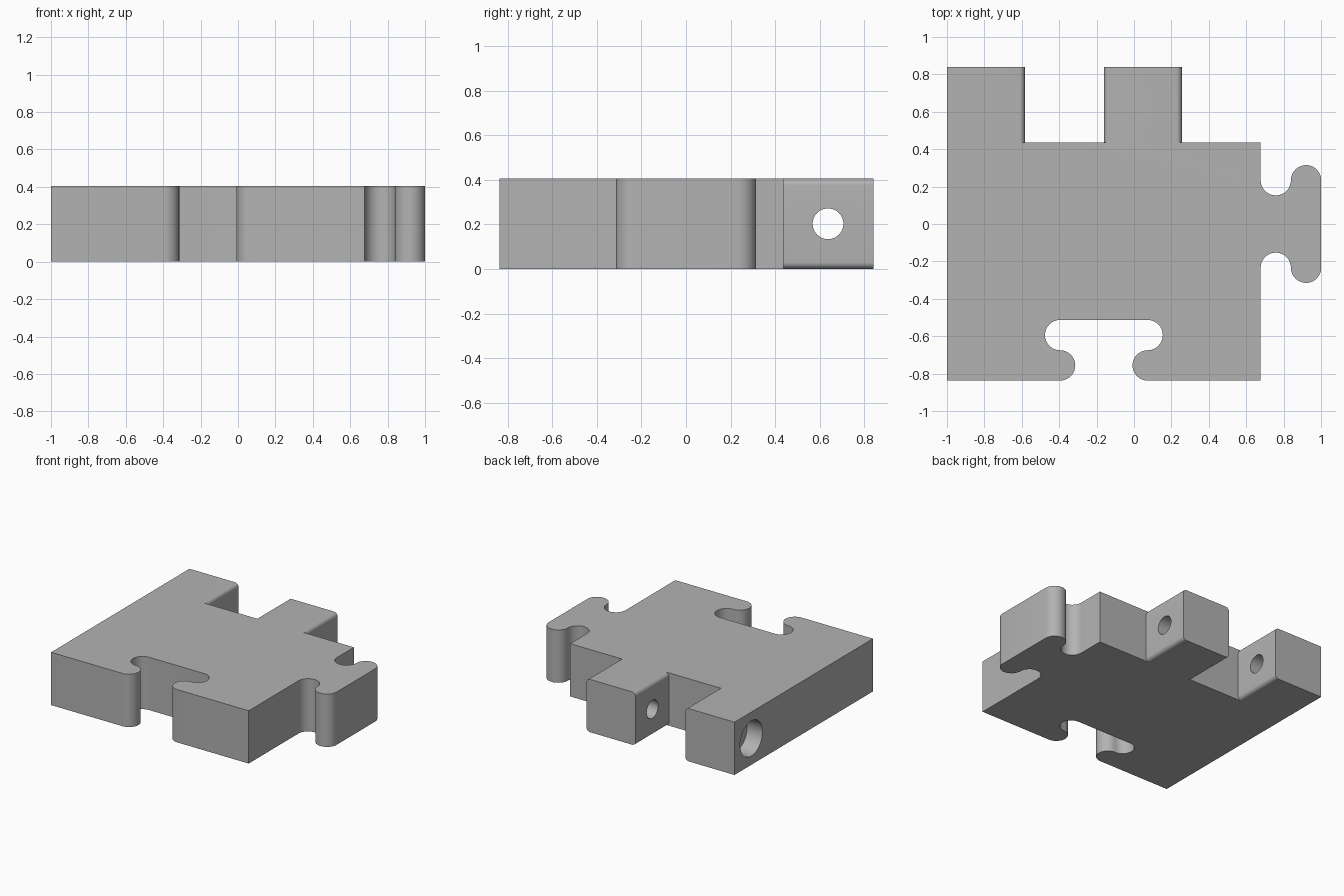
import bpy, bmesh
from math import sin, cos, pi, radians

cube = bpy.data.objects.get("Cube")
if cube:
    bpy.data.objects.remove(cube, do_unlink=True)

H = 0.405                      # plate thickness
LEFT, RIGHT = -1.0, 0.677      # body limits in x
FRONT, INNER, BACK = -0.837, 0.437, 0.84
R, C = 0.081, 0.234            # joint arc radius and arc centre offset
FILLET = 0.03
HOLE_Y, HOLE_Z = 0.637, H / 2

grey = bpy.data.materials.new("plain grey")
grey.use_nodes = True
colour = (0.45, 0.45, 0.45, 1)
grey.diffuse_color = colour
grey.node_tree.nodes["Principled BSDF"].inputs["Base Color"].default_value = colour


def arc(cx, cy, r, start, end, steps=16):
    """Points along a circular arc, angles in degrees."""
    angles = [radians(start + (end - start) * i / steps) for i in range(steps + 1)]
    return [(cx + r * cos(a), cy + r * sin(a)) for a in angles]


def prism(name, points, place, offset):
    """Extrude a flat profile, mapped to space by place(), along offset."""
    bm = bmesh.new()
    face = bm.faces.new([bm.verts.new(place(u, v)) for u, v in points])
    extruded = bmesh.ops.extrude_face_region(bm, geom=[face])["geom"]
    bmesh.ops.translate(bm, vec=offset,
                        verts=[g for g in extruded if isinstance(g, bmesh.types.BMVert)])
    bmesh.ops.recalc_face_normals(bm, faces=bm.faces)
    mesh = bpy.data.meshes.new(name)
    bm.to_mesh(mesh)
    bm.free()
    mesh.materials.append(grey)
    obj = bpy.data.objects.new(name, mesh)
    bpy.context.collection.objects.link(obj)
    return obj


def joint_profile():
    """Jigsaw joint: u runs along the edge, v away from it."""
    half = arc(-C, R, R, -90, 90)                    # neck side
    half += arc(-C, 3 * R, R, 270, 90)[1:]           # rounded lobe
    return half + [(-u, v) for u, v in reversed(half)]


def combine(target, tool, operation):
    mod = target.modifiers.new(operation.title(), "BOOLEAN")
    mod.operation, mod.solver, mod.object = operation, "EXACT", tool
    bpy.context.view_layer.objects.active = target
    bpy.ops.object.modifier_apply(modifier=mod.name)
    bpy.data.objects.remove(tool, do_unlink=True)


# Plate outline with a socket in the front edge and a tab on the +x edge
socket_x = -0.161
outline = [(LEFT, FRONT)]
outline += [(socket_x + u, FRONT + v) for u, v in joint_profile()]
outline += [(RIGHT, FRONT)]
outline += [(RIGHT + v, u) for u, v in joint_profile()]
outline += [(RIGHT, INNER), (LEFT, INNER)]
plate = prism("puzzle_plate", outline, lambda x, y: (x, y, 0), (0, 0, H))


# Hinge fingers at the back, with rounded top and bottom edges beside the gaps
def finger(name, x0, x1, round_left):
    f = FILLET
    pts = arc(x1 - f, f, f, -90, 0, 8) + arc(x1 - f, H - f, f, 0, 90, 8)
    if round_left:
        pts += arc(x0 + f, H - f, f, 90, 180, 8) + arc(x0 + f, f, f, 180, 270, 8)
    else:
        pts += [(x0, H), (x0, 0)]
    return prism(name, pts, lambda x, z: (x, INNER, z), (0, BACK - INNER, 0))


combine(plate, finger("outer_finger", LEFT, -0.583, False), "UNION")
combine(plate, finger("middle_finger", -0.161, 0.256, True), "UNION")


# Pin hole through both fingers, with a wider counterbore on the -x face
def drill(name, radius, x0, x1):
    circle = arc(HOLE_Y, HOLE_Z, radius, 0, 360, 48)[:-1]
    return prism(name, circle, lambda y, z: (x0, y, z), (x1 - x0, 0, 0))


combine(plate, drill("pin_drill", 0.069, LEFT - 0.1, 0.4), "DIFFERENCE")
combine(plate, drill("counterbore_drill", 0.135, LEFT - 0.1, LEFT + 0.13), "DIFFERENCE")

# Smooth the round walls and keep the corners sharp
bpy.ops.object.select_all(action="DESELECT")
plate.select_set(True)
bpy.context.view_layer.objects.active = plate
bpy.ops.object.shade_smooth_by_angle(angle=radians(30))
